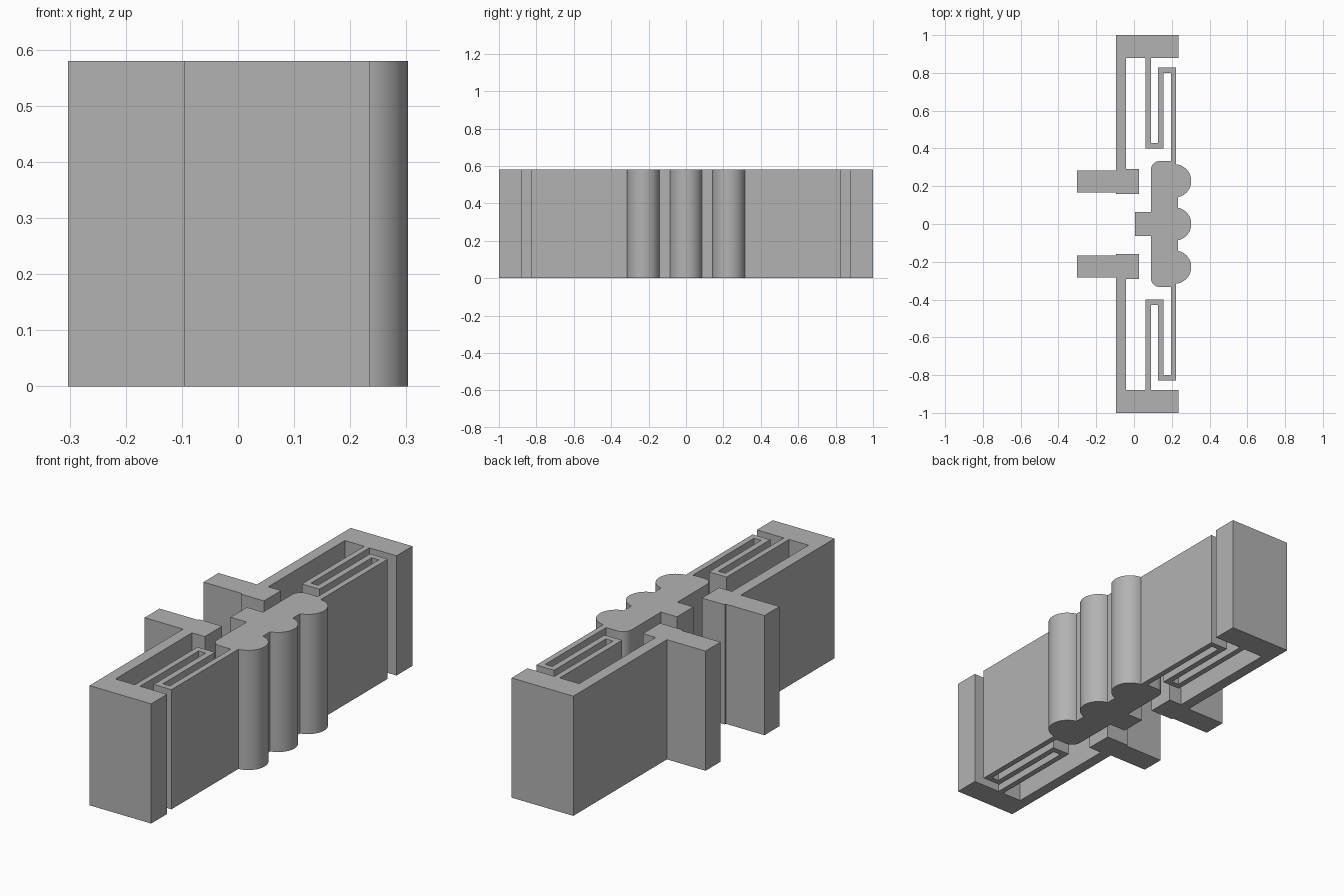
import bpy, bmesh
from math import sin, cos, pi, asin

HEIGHT = 0.58

cube = bpy.data.objects.get("Cube")
if cube:
    bpy.data.objects.remove(cube)

# Single grey material
grey = bpy.data.materials.new("plain grey")
grey.use_nodes = True
grey.diffuse_color = (0.45, 0.45, 0.45, 1)
grey.node_tree.nodes["Principled BSDF"].inputs["Base Color"].default_value = grey.diffuse_color


def arc(cx, cy, r, start, end, steps):
    """Points along a circular arc, angles in radians."""
    angles = [start + (end - start) * i / steps for i in range(steps + 1)]
    return [(cx + r * cos(a), cy + r * sin(a)) for a in angles]


def extrude_outline(name, outline, side=1):
    """Solid prism from a plan outline, optionally flipped in y."""
    bm = bmesh.new()
    base = bm.faces.new([bm.verts.new((x, y * side, 0)) for x, y in outline])
    top = bmesh.ops.extrude_face_region(bm, geom=[base])["geom"]
    bmesh.ops.translate(bm, vec=(0, 0, HEIGHT),
                        verts=[v for v in top if isinstance(v, bmesh.types.BMVert)])
    bmesh.ops.recalc_face_normals(bm, faces=bm.faces)
    mesh = bpy.data.meshes.new(name)
    bm.to_mesh(mesh)
    bm.free()
    mesh.materials.append(grey)
    obj = bpy.data.objects.new(name, mesh)
    bpy.context.collection.objects.link(obj)
    bpy.ops.object.select_all(action="DESELECT")
    obj.select_set(True)
    bpy.context.view_layer.objects.active = obj
    bpy.ops.object.shade_smooth_by_angle()
    return obj


# Central body: rounded block, three lobes on the right, tab on the left
LEFT, RIGHT, HALF, CORNER = 0.09, 0.233, 0.333, 0.045
LOBE_X, LOBE_R, LOBE_PITCH = 0.215, 0.088, 0.228
neck = pi / 2 - asin((RIGHT - LOBE_X) / LOBE_R)
body = arc(LEFT + CORNER, -HALF + CORNER, CORNER, pi, 1.5 * pi, 8)
body += arc(RIGHT - CORNER, -HALF + CORNER, CORNER, -pi / 2, -pi / 4, 4)
for i in (-1, 0, 1):
    start = -pi / 2 if i == -1 else -neck
    end = pi / 2 if i == 1 else neck
    body += arc(LOBE_X, i * LOBE_PITCH, LOBE_R, start, end, 24)
body += arc(RIGHT - CORNER, HALF - CORNER, CORNER, pi / 4, pi / 2, 4)
body += arc(LEFT + CORNER, HALF - CORNER, CORNER, pi / 2, pi, 8)
body += [(LEFT, 0.063), (0.004, 0.063), (0.004, -0.063), (LEFT, -0.063)]
extrude_outline("central_body", body)

# Frame: end block, long arm and anchor foot
frame = [(-0.096, 1), (0.235, 1), (0.235, 0.878), (-0.042, 0.878),
         (-0.042, 0.292), (0.027, 0.292), (0.027, 0.16), (-0.096, 0.16),
         (-0.096, 0.168), (-0.303, 0.168), (-0.303, 0.283), (-0.096, 0.283)]

# Folded spring: three thin strips joined by two short bars
spring = [(0.062, 0.878), (0.062, 0.4), (0.157, 0.4), (0.157, 0.8),
          (0.195, 0.8), (0.195, 0.31), (0.223, 0.31), (0.223, 0.828),
          (0.128, 0.828), (0.128, 0.43), (0.09, 0.43), (0.09, 0.878)]

for label, side in (("front", -1), ("back", 1)):
    extrude_outline(label + "_frame", frame, side)
    extrude_outline(label + "_folded_spring", spring, side)
